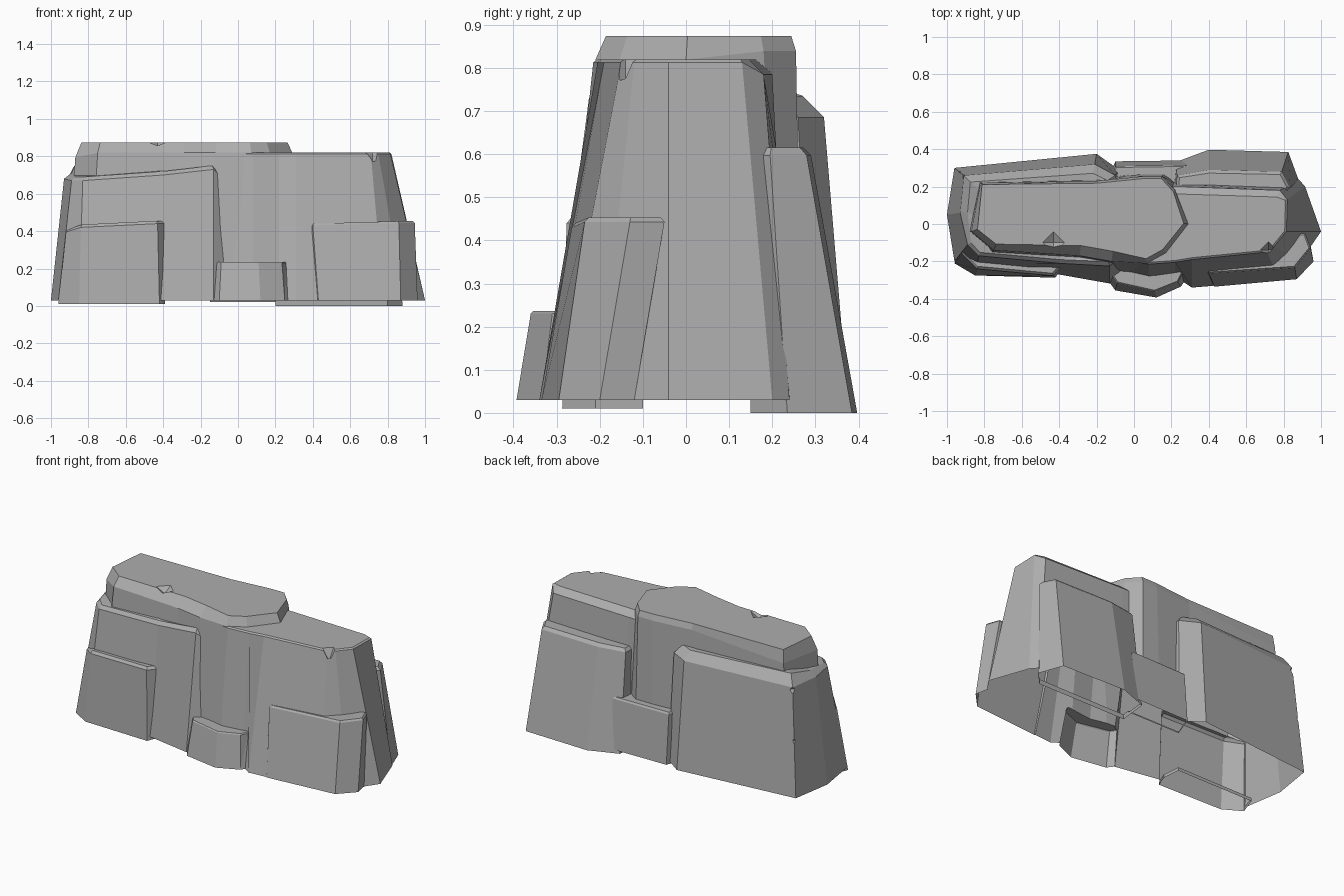
import bpy, bmesh
from mathutils import Vector

if "Cube" in bpy.data.objects:
    bpy.data.objects.remove(bpy.data.objects["Cube"])

stone = bpy.data.materials.new("grey stone")
stone.diffuse_color = (0.42, 0.42, 0.42, 1)
stone.use_nodes = True
stone.node_tree.nodes["Principled BSDF"].inputs["Base Color"].default_value = stone.diffuse_color
blocks, chips = [], []


def make_object(name, bm):
    bmesh.ops.triangulate(bm, faces=[f for f in bm.faces if len(f.verts) > 4])
    me = bpy.data.meshes.new(name)
    bm.to_mesh(me)
    bm.free()
    me.materials.append(stone)
    ob = bpy.data.objects.new(name, me)
    bpy.context.collection.objects.link(ob)
    return ob


def rock(name, base, shoulder, height, base_z=0.03, inset=0.02, drop=None):
    """Tapered block: base outline, shoulder outline, cap chamfered by inset and drop.
    Outlines run anticlockwise; height, inset and drop are one value or one per corner."""
    n = len(base)
    each = lambda v: v if isinstance(v, list) else [v] * n
    height, inset = each(height), each(inset)
    drop = inset if drop is None else each(drop)
    foot = [Vector((x, y, base_z)) for x, y in base]
    edge = [Vector((p[0], p[1], h - d)) for p, h, d in zip(shoulder, height, drop)]
    rim = []
    for i, p in enumerate(edge):
        a = (edge[i - 1] - p).to_2d().normalized()
        b = (edge[(i + 1) % n] - p).to_2d().normalized()
        inward = (Vector((-b.y, b.x)) + Vector((a.y, -a.x))).normalized() * inset[i]
        rim.append(Vector((p.x + inward.x, p.y + inward.y, height[i])))
    bm = bmesh.new()
    vs = [[bm.verts.new(p) for p in r] for r in (foot, edge, rim)]
    for lo, hi in zip(vs, vs[1:]):
        for i in range(n):
            j = (i + 1) % n
            bm.faces.new((lo[i], lo[j], hi[j], hi[i]))
    bm.faces.new(vs[-1])
    bm.faces.new(vs[0][::-1])
    ob = make_object(name, bm)
    blocks.append(ob)
    return ob


def chip(x, y, z, r, h):
    """Small diamond cutter that chips an edge."""
    bm = bmesh.new()
    ring = [bm.verts.new((x + dx * r, y + dy * r, z)) for dx, dy in ((1, 0), (0, 1), (-1, 0), (0, -1))]
    up, down = bm.verts.new((x, y, z + h)), bm.verts.new((x, y, z - h))
    for i in range(4):
        j = (i + 1) % 4
        bm.faces.new((ring[i], ring[j], up))
        bm.faces.new((ring[j], ring[i], down))
    ob = make_object("chip_cutter", bm)
    ob.hide_render = True
    chips.append(ob)


# Highest plateau on the left, with its own sloping rim
cliff = rock("cliff",
             [(-.92, -.03), (-.80, -.20), (-.30, -.23), (-.06, -.27), (.07, -.295), (.20, -.20),
              (.29, 0), (.24, .22), (.16, .27), (.04, .27), (-.2, .26), (-.88, .24)],
             [(-.87, -.04), (-.75, -.14), (-.29, -.17), (-.12, -.20), (.07, -.21), (.17, -.155),
              (.29, 0), (.22, .18), (.15, .255), (.05, .255), (-.2, .23), (-.82, .22)],
             .874, inset=[.035] * 2 + [.055] * 2 + [.025] * 3 + [.012] * 5,
             drop=[.08] + [.055] * 6 + [.035] * 4 + [.08])

# Slightly lower plateau on the right, with the central column face
rock("right_plateau",
     [(-.10, -.26), (.08, -.30), (.22, -.28), (.31, -.34), (.78, -.30), (.89, -.20),
      (1.0, -.04), (.915, .20), (.88, .24), (.25, .24), (-.10, .25)],
     [(-.10, -.19), (.08, -.215), (.22, -.205), (.31, -.19), (.71, -.15), (.75, -.12),
      (.815, -.04), (.82, .13), (.78, .18), (.25, .20), (-.10, .20)],
     .82, inset=[.01] * 8 + [.04] * 3, drop=[.007] * 8 + [.035] * 3)

# Broad wall wrapping round the left end, front and back
rock("left_wall",
     [(-.96, -.20), (-.85, -.26), (-.40, -.27), (-.13, -.318), (-.04, -.26),
      (-.08, .29), (-.20, .375), (-.96, .30), (-1.0, .05)],
     [(-.89, -.11), (-.83, -.17), (-.40, -.21), (-.13, -.225), (-.07, -.18),
      (-.10, .26), (-.21, .32), (-.91, .26), (-.93, .06)],
     [.69, .69, .72, .75, .74, .735, .735, .75, .71],
     inset=[.02] * 3 + [.025, .04] + [.05] * 3 + [.04],
     drop=[.02] * 4 + [.07] + [.05] * 2 + [.065, .03])

# Tall slab on the right of the back
rock("back_right_slab",
     [(.20, .15), (.80, .15), (.88, .235), (.825, .385), (.40, .397), (.22, .33)],
     [(.22, .13), (.77, .13), (.835, .195), (.79, .28), (.40, .29), (.23, .26)],
     .615, base_z=0, inset=.018)

# Low step between the two back masses
rock("back_middle_step",
     [(-.15, .20), (.28, .20), (.28, .34), (-.10, .335)],
     [(-.15, .15), (.28, .15), (.28, .315), (-.10, .31)],
     .33, base_z=.02, inset=.01)

# Low blocks along the front
rock("front_left_block",
     [(-.96, -.21), (-.85, -.275), (-.42, -.287), (-.39, -.21), (-.40, -.1), (-.92, -.1)],
     [(-.92, -.16), (-.84, -.24), (-.43, -.277), (-.375, -.21), (-.40, -.1), (-.90, -.1)],
     [.41, .435, .455, .455, .45, .42], base_z=.01, inset=.015)
rock("front_right_block",
     [(.37, -.25), (.43, -.335), (.87, -.295), (.96, -.20), (.945, -.12), (.40, -.12)],
     [(.38, -.21), (.40, -.265), (.86, -.235), (.945, -.13), (.915, -.05), (.40, -.05)],
     [.435, .44, .453, .453, .453, .44], inset=.01)
rock("front_middle_block",
     [(-.14, -.30), (-.10, -.355), (.12, -.393), (.25, -.335), (.31, -.25), (.25, -.15), (-.10, -.15)],
     [(-.12, -.27), (-.09, -.315), (.11, -.36), (.235, -.31), (.275, -.23), (.25, -.15), (-.10, -.15)],
     .236, inset=.006)

# Chips knocked out of the edges
chip(-.43, -.10, .875, .06, .03)
chip(.72, -.14, .82, .045, .07)
chip(-.93, .275, .67, .05, .06)
chip(-.945, .29, .37, .03, .06)

# Merge the blocks into one outer skin
for ob in blocks[1:] + chips:
    m = cliff.modifiers.new(ob.name, 'BOOLEAN')
    m.object, m.solver = ob, 'EXACT'
    m.operation = 'DIFFERENCE' if ob in chips else 'UNION'
bpy.context.view_layer.update()
skin = bpy.data.meshes.new_from_object(cliff.evaluated_get(bpy.context.evaluated_depsgraph_get()))
cliff.modifiers.clear()
cliff.data = skin
for ob in blocks[1:] + chips:
    bpy.data.objects.remove(ob)

# Open the underside so the rock is a hollow shell
bm = bmesh.new()
bm.from_mesh(skin)
bm.normal_update()
under = [f for f in bm.faces if f.normal.z < -.5 and f.calc_center_median().z < .06]
bmesh.ops.delete(bm, geom=under, context='FACES')
bm.to_mesh(skin)
bm.free()
